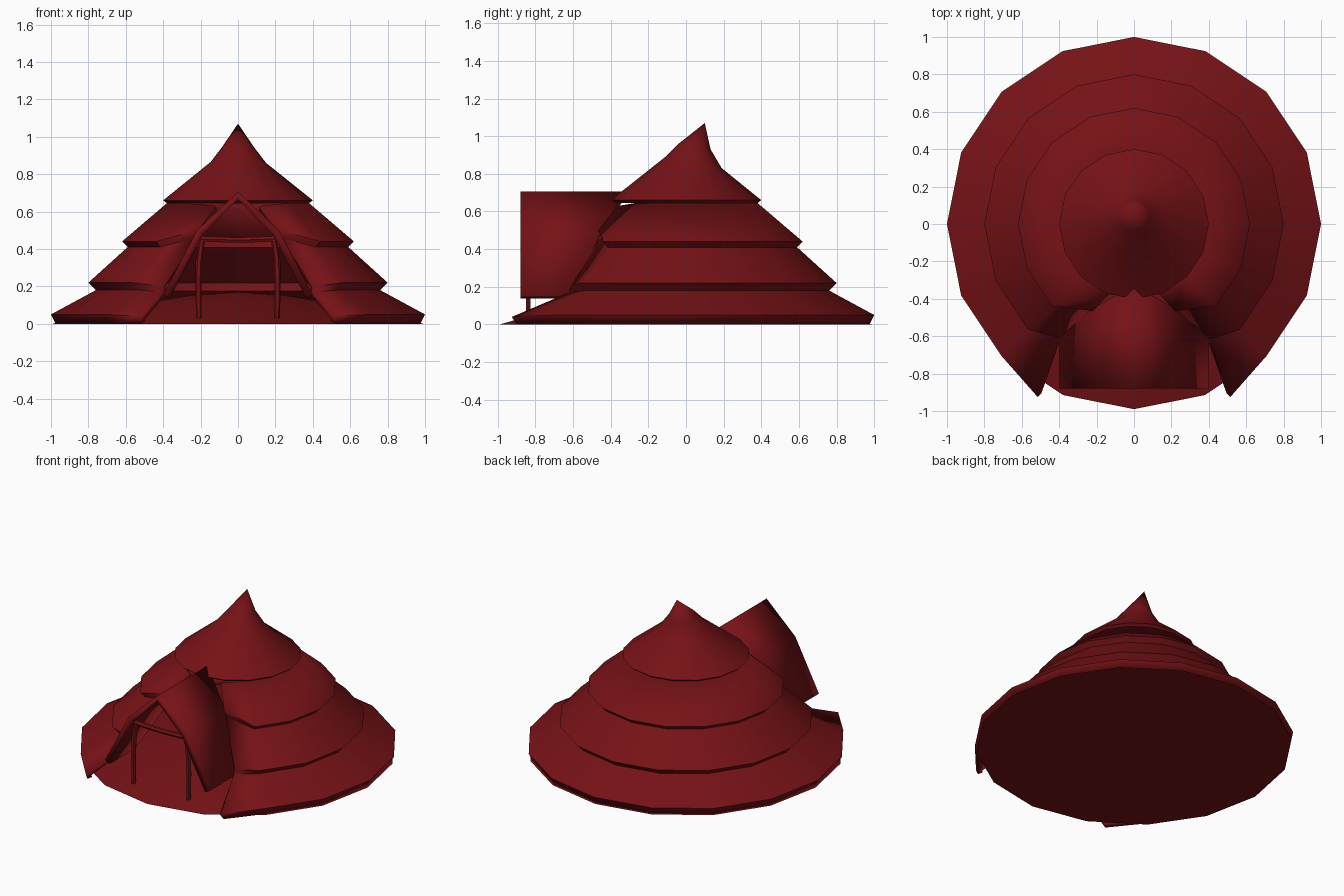
import bpy, bmesh
from math import sin, cos, radians, pi

if "Cube" in bpy.data.objects:
    bpy.data.objects.remove(bpy.data.objects["Cube"])

red = bpy.data.materials.new("dark_red")
red.diffuse_color = (0.18, 0.006, 0.008, 1)
red.use_nodes = True
red.node_tree.nodes["Principled BSDF"].inputs["Base Color"].default_value = red.diffuse_color


def loft(name, rings, closed=True, cap_start=False, cap_end=False, thick=0, angle=40):
    """Skin a list of rings with quads, optionally capped and thickened inwards."""
    bm = bmesh.new()
    vs = [[bm.verts.new(p) for p in r] for r in rings]
    n = len(rings[0])
    for a, b in zip(vs, vs[1:]):
        for j in range(n if closed else n - 1):
            k = (j + 1) % n
            bm.faces.new((a[j], a[k], b[k], b[j]))
    if cap_start:
        bm.faces.new(vs[0][::-1])
    if cap_end:
        bm.faces.new(vs[-1])
    bmesh.ops.remove_doubles(bm, verts=bm.verts, dist=1e-5)
    me = bpy.data.meshes.new(name)
    bm.to_mesh(me)
    bm.free()
    ob = bpy.data.objects.new(name, me)
    bpy.context.collection.objects.link(ob)
    me.materials.append(red)
    if thick:
        m = ob.modifiers.new("thickness", 'SOLIDIFY')
        m.thickness = thick
        m.offset = -1
    bpy.ops.object.select_all(action='DESELECT')
    ob.select_set(True)
    bpy.context.view_layer.objects.active = ob
    bpy.ops.object.shade_smooth_by_angle(angle=radians(angle))
    return ob


def ring(r, z, start=0, count=16, cy=0, tilt=0):
    """Points of a 16-sided ring, counted from a start angle in degrees."""
    out = []
    for i in range(count):
        a = radians(start + 22.5 * i)
        out.append((r * cos(a), cy + r * sin(a), z - tilt * r * sin(a)))
    return out


# Thatched tiers, open at the front: radius, height, and the end point at the doorway
tiers = [
    (0.975, 0.00, (0.52, -0.90, 0.00)),
    (1.00, 0.05, (0.515, -0.925, 0.04)),
    (0.76, 0.18, (0.40, -0.62, 0.17)),
    (0.80, 0.22, (0.40, -0.61, 0.20)),
    (0.59, 0.41, (0.225, -0.455, 0.46)),
    (0.62, 0.44, (0.22, -0.465, 0.50)),
    (0.38, 0.645, (0.12, -0.36, 0.63)),
]
rows = []
for r, z, (x, y, ze) in tiers:
    rows.append([(x, y, ze)] + ring(r, z, -45, 13) + [(-x, y, ze)])
loft("thatch_tiers", rows, closed=False, thick=0.03)

# Closed top tier with a tilted, crooked tip
loft("thatch_peak", [
    ring(0.38, 0.645), ring(0.40, 0.66),
    ring(0.15, 0.86, cy=0.04, tilt=0.2),
    ring(0.085, 0.945, cy=0.045, tilt=0.17),
    ring(0.0, 1.07, cy=0.10)])

# Porch roof: bent gable section from the wall forward
half = [(0.40, 0.155, -0.60), (0.22, 0.50, -0.45)]
section = half + [(0, 0.705, -0.33)] + [(-x, z, y) for x, z, y in half[::-1]]
loft("porch_roof", [[(x, y, z) for x, z, y in section],
                    [(x, -0.88, z) for x, z, y in section]],
     closed=False, thick=0.04, angle=50)

# Low domed earth floor
loft("floor", [ring(0.99, 0), ring(0.83, 0.045), ring(0.5, 0.115),
               ring(0.25, 0.155), ring(0, 0.17)], cap_start=True)

# Slightly bowed door posts
for side, label in ((1, "right"), (-1, "left")):
    path = [(0.21, 0.03, 0.014), (0.212, 0.20, 0.016), (0.208, 0.34, 0.018), (0.19, 0.46, 0.014)]
    loft(label + "_post",
         [[(side * x + r * cos(i * pi / 3), -0.838 + r * sin(i * pi / 3), z) for i in range(6)]
          for x, z, r in path], cap_start=True, cap_end=True)

# Sagging lintel across the posts
loft("lintel",
     [[(x, -0.838 + 0.017 * cos(i * pi / 3), z + 0.016 * sin(i * pi / 3)) for i in range(6)]
      for x, z in ((-0.20, 0.455), (-0.1, 0.45), (0, 0.448), (0.1, 0.45), (0.20, 0.455))],
     cap_start=True, cap_end=True)
